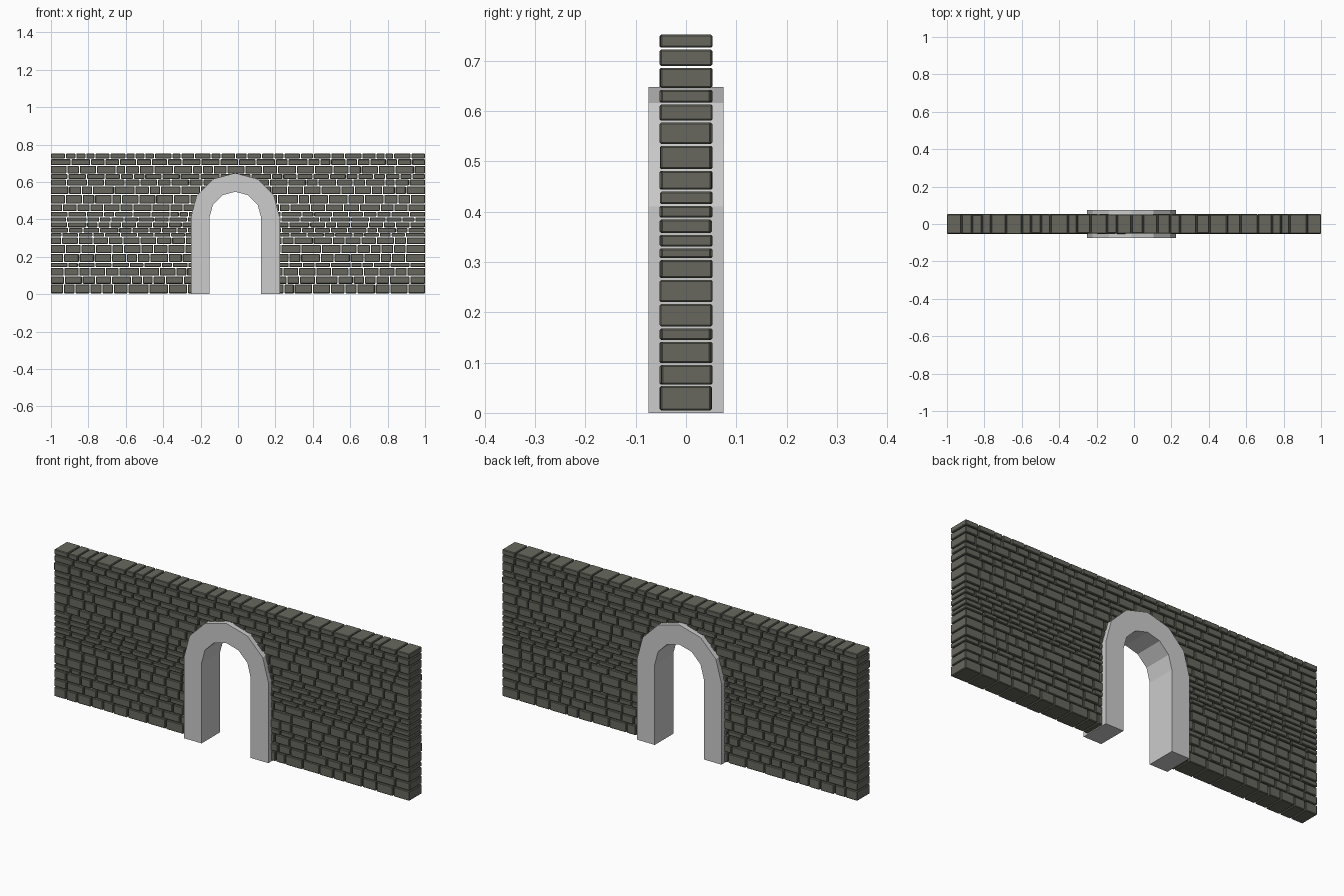
import bpy, bmesh, math, random

if "Cube" in bpy.data.objects:
    bpy.data.objects.remove(bpy.data.objects["Cube"])

random.seed(4)


def material(name, col):
    m = bpy.data.materials.new(name)
    m.diffuse_color = (*col, 1)
    m.use_nodes = True
    m.node_tree.nodes["Principled BSDF"].inputs["Base Color"].default_value = m.diffuse_color
    return m


def make_object(name, bm, mat):
    bmesh.ops.recalc_face_normals(bm, faces=bm.faces)
    me = bpy.data.meshes.new(name)
    bm.to_mesh(me)
    bm.free()
    me.materials.append(mat)
    ob = bpy.data.objects.new(name, me)
    bpy.context.collection.objects.link(ob)
    return ob


brick_mat = material("dark stone", (0.135, 0.137, 0.112))
arch_mat = material("light grey stone", (0.604, 0.604, 0.604))

CX, SPRING = -0.0145, 0.41        # arch centre and springing height
R_OUT, R_IN, R_MID = 0.238, 0.138, 0.19

# Arch: low-poly ring on two straight legs, extruded through the wall
outer = [(CX - R_OUT, 0)]
inner = [(CX - R_IN, 0)]
for i in range(7):
    a = math.pi - i * math.pi / 6
    outer.append((CX + R_OUT * math.cos(a), SPRING + R_OUT * math.sin(a)))
    inner.append((CX + R_IN * math.cos(a), SPRING + R_IN * math.sin(a)))
outer.append((CX + R_OUT, 0))
inner.append((CX + R_IN, 0))
bm = bmesh.new()
vo = [bm.verts.new((x, -0.075, z)) for x, z in outer]
vi = [bm.verts.new((x, -0.075, z)) for x, z in inner]
faces = [bm.faces.new((vo[i], vo[i + 1], vi[i + 1], vi[i])) for i in range(len(vo) - 1)]
back = bmesh.ops.extrude_face_region(bm, geom=faces, use_keep_orig=True)["geom"]
bmesh.ops.translate(bm, vec=(0, 0.15, 0),
                    verts=[g for g in back if isinstance(g, bmesh.types.BMVert)])
make_object("arch_surround", bm, arch_mat)

# Wall: courses of loose bricks, interrupted at the arch
COURSES = [(.005, .053), (.056, .095), (.099, .141), (.145, .168), (.172, .216),
           (.220, .264), (.268, .304), (.308, .327), (.331, .354), (.358, .384),
           (.388, .411), (.415, .440), (.444, .481), (.485, .531), (.535, .577),
           (.581, .613), (.617, .642), (.646, .686), (.690, .722), (.726, .752)]
GAP = 0.005


def brick(bm, x0, x1, z0, z1):
    front = -0.051 + random.uniform(-.002, .002)
    rear = 0.051 + random.uniform(-.002, .002)
    for v in bmesh.ops.create_cube(bm, size=1)["verts"]:
        v.co = (x0 if v.co.x < 0 else x1, front if v.co.y < 0 else rear,
                z0 if v.co.z < 0 else z1)


def run_of_bricks(bm, x0, x1, z0, z1, mean):
    """Fill one stretch of a course with bricks of uneven length."""
    n = max(1, round((x1 - x0) / mean))
    w = [random.uniform(.65, 1.35) for _ in range(n)]
    k = (x1 - x0 + GAP) / sum(w)
    x = x0
    for s in w:
        brick(bm, x, x + s * k - GAP, z0, z1)
        x += s * k


bm = bmesh.new()
for z0, z1 in COURSES:
    mean = 0.07 if z1 > .75 else 0.083
    d = max(0, (z0 + z1) / 2 - SPRING)
    if d < R_MID:
        half = math.sqrt(R_MID ** 2 - d ** 2)
        run_of_bricks(bm, -1, CX - half, z0, z1, mean)
        run_of_bricks(bm, CX + half, 1, z0, z1, mean)
    else:
        run_of_bricks(bm, -1, 1, z0, z1, mean)
wall = make_object("brick_wall", bm, brick_mat)
bev = wall.modifiers.new("worn_edges", 'BEVEL')
bev.width = 0.003
bev.segments = 1
